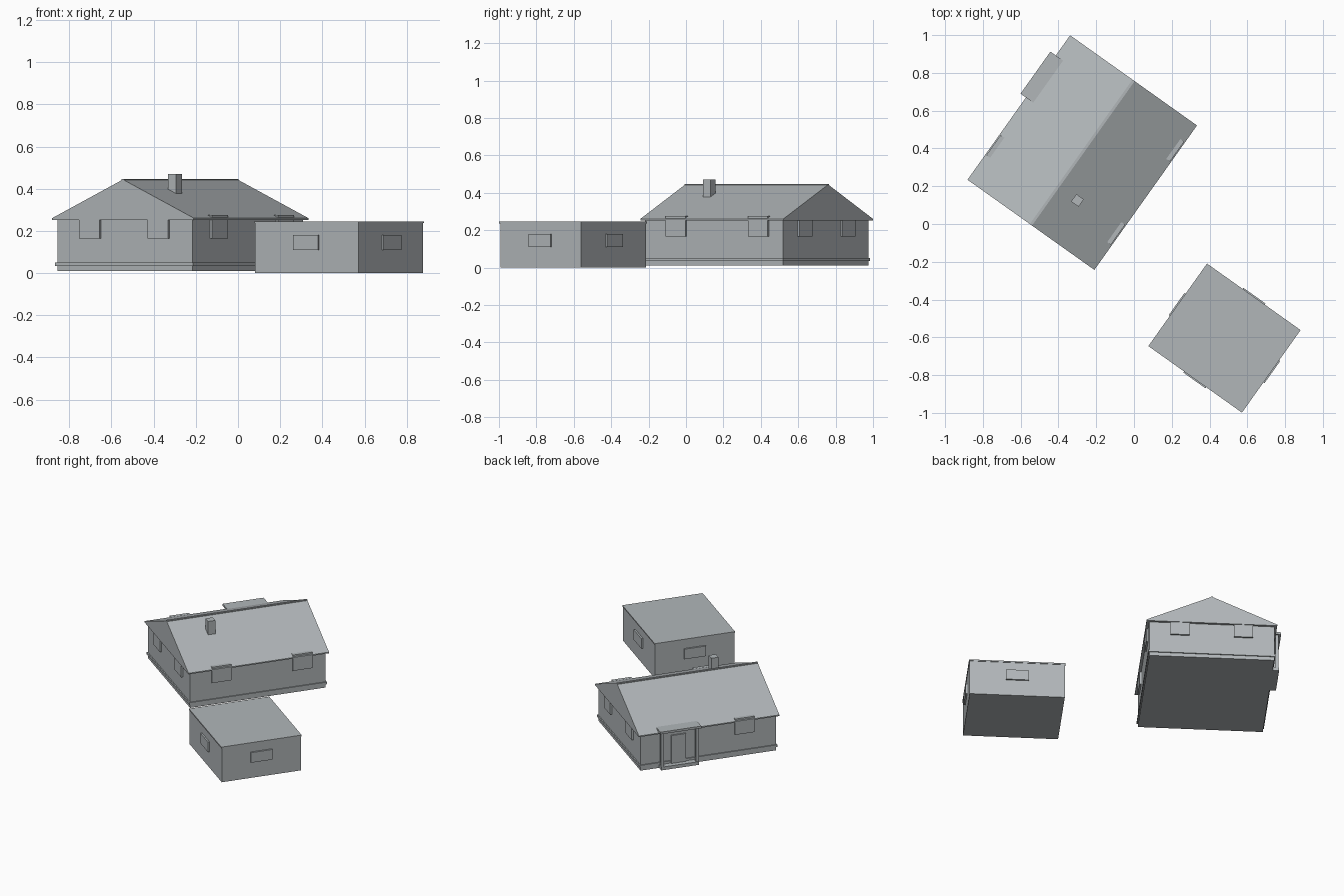
import bpy, math

old = bpy.data.objects.get("Cube")
if old:
    bpy.data.objects.remove(old, do_unlink=True)

grey = bpy.data.materials.new("cool grey")
grey.use_nodes = True
colour = (0.44, 0.47, 0.485, 1)
grey.diffuse_color = colour
grey.node_tree.nodes["Principled BSDF"].inputs["Base Color"].default_value = colour

ANGLE = math.radians(54.6)
HOUSE = (-0.274, 0.378)
SHED = (0.479, -0.604)


def add_mesh(name, verts, faces, site):
    """Mesh in site coordinates: x along the ridge, y across it."""
    mesh = bpy.data.meshes.new(name)
    mesh.from_pydata(verts, [], faces)
    mesh.materials.append(grey)
    obj = bpy.data.objects.new(name, mesh)
    obj.location = (site[0], site[1], 0)
    obj.rotation_euler.z = ANGLE
    bpy.context.collection.objects.link(obj)
    return obj


def prism(name, profile, half, site):
    """Extrude a counter-clockwise (y, z) profile along x."""
    n = len(profile)
    verts = [(x, y, z) for x in (-half, half) for y, z in profile]
    faces = [tuple(reversed(range(n))), tuple(range(n, 2 * n))]
    faces += [(i, (i + 1) % n, (i + 1) % n + n, i + n) for i in range(n)]
    return add_mesh(name, verts, faces, site)


def box(name, x, y, z, site):
    """Box from (min, max) ranges."""
    profile = [(y[0], z[0]), (y[1], z[0]), (y[1], z[1]), (y[0], z[1])]
    obj = prism(name, profile, (x[1] - x[0]) / 2, site)
    for v in obj.data.vertices:
        v.co.x += (x[0] + x[1]) / 2
    return obj


def around(centre, half):
    return (centre - half, centre + half)


# House walls, plinth band and closed gable roof
L, W = 0.452, 0.394
box("house_walls", around(0, L), around(0, W), (0.01, 0.256), HOUSE)
box("plinth_band", around(0, L + 0.007), around(0, W + 0.007), (0.035, 0.05), HOUSE)
E = 0.412
prism("house_roof", [(-E, 0.253), (E, 0.253), (E, 0.261), (0, 0.444), (-E, 0.261)], 0.469, HOUSE)
box("ridge_cap", around(0, 0.469), around(0, 0.007), (0.437, 0.447), HOUSE)
box("chimney", around(-0.221, 0.024), around(-0.126, 0.024), (0.36, 0.47), HOUSE)

# Gable windows, two at each end
for end in (-1, 1):
    for side in (-1, 1):
        box("gable_window", around(end * L, 0.012), around(side * 0.2, 0.06), (0.165, 0.256), HOUSE)

# Long side windows, their heads breaking through the eaves
for x, side in ((-0.245, -1), (0.295, -1), (-0.24, 1)):
    box("side_window", around(x, 0.065), around(side * W, 0.012), (0.165, 0.275), HOUSE)

# Porch with canopy, posts, step and door
box("porch_canopy", (0.065, 0.338), (0.36, 0.447), (0.267, 0.282), HOUSE)
box("porch_step", (0.075, 0.328), (0.38, 0.435), (0.01, 0.032), HOUSE)
for x in (0.085, 0.318):
    box("porch_post", around(x, 0.01), around(0.422, 0.01), (0.03, 0.268), HOUSE)
box("porch_door", around(0.2, 0.05), around(W, 0.009), (0.032, 0.225), HOUSE)

# Outbuilding with flat roof and a window on every side
SL, SW = 0.264, 0.3
box("shed_walls", around(0, SL), around(0, SW), (0, 0.237), SHED)
box("shed_roof", around(0, SL + 0.004), around(0, SW + 0.004), (0.237, 0.246), SHED)
for side in (-1, 1):
    box("shed_end_window", around(side * SL, 0.011), around(0, 0.072), (0.11, 0.18), SHED)
    box("shed_side_window", around(0, 0.072), around(side * SW, 0.011), (0.11, 0.18), SHED)
